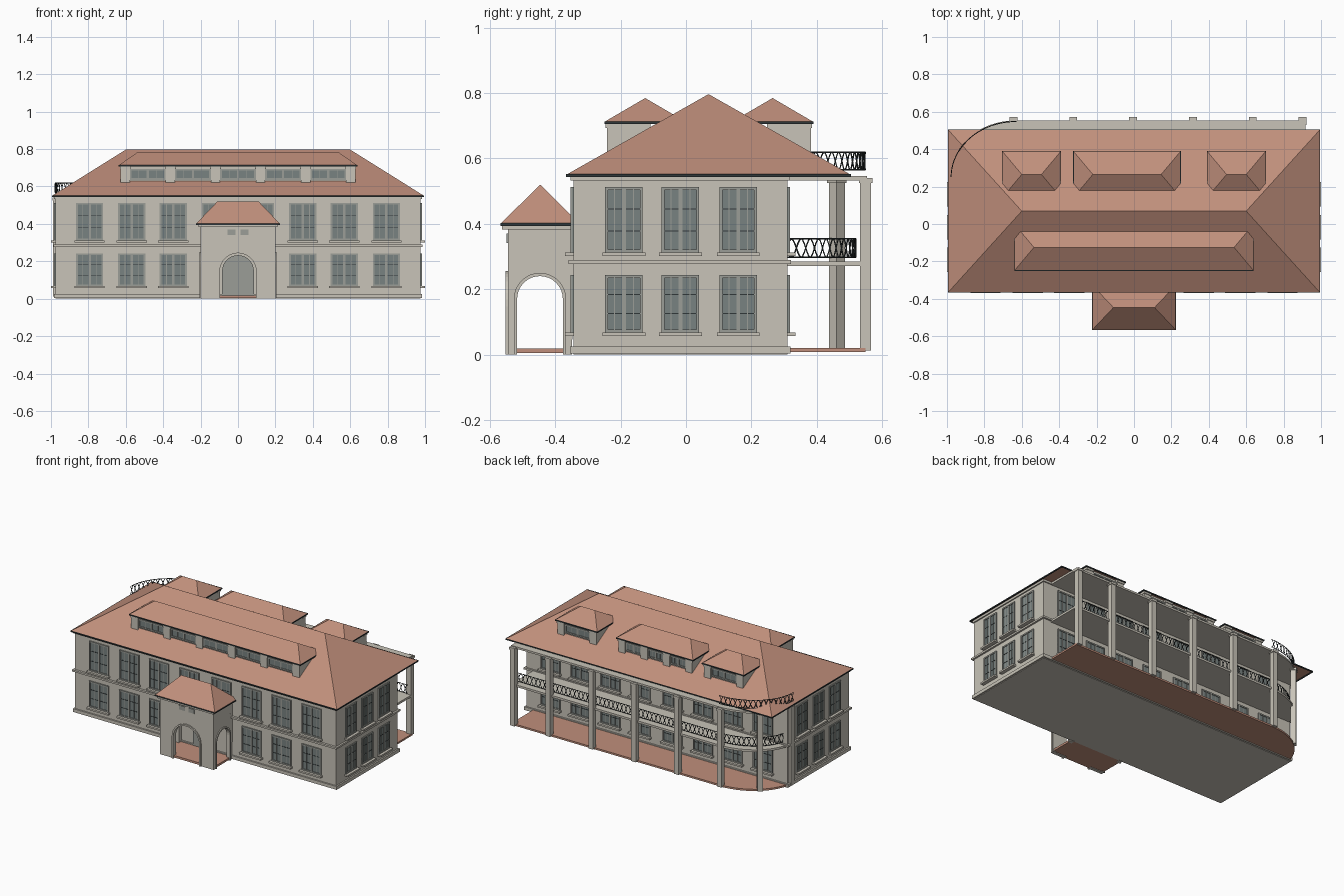
import bpy, bmesh, math
from mathutils import Matrix, Vector

cube = bpy.data.objects.get("Cube")
if cube:
    bpy.data.objects.remove(cube, do_unlink=True)


def material(name, rgb):
    m = bpy.data.materials.new(name)
    m.use_nodes = True
    m.diffuse_color = (*rgb, 1)
    m.node_tree.nodes["Principled BSDF"].inputs["Base Color"].default_value = (*rgb, 1)
    return m


STONE = material("pale stone", (0.58, 0.55, 0.48))
TILE = material("terracotta", (0.53, 0.275, 0.2))
GLASS = material("grey glass", (0.19, 0.225, 0.22))
FRAME = material("window grey", (0.33, 0.34, 0.31))
DARK = material("dark iron", (0.03, 0.038, 0.04))

parts = {}
IDENT = Matrix()


def part(name, mat):
    if name not in parts:
        parts[name] = (bmesh.new(), mat)
    return parts[name][0]


def box(name, mat, lo, hi, M=IDENT):
    lo, hi = Vector(lo), Vector(hi)
    T = Matrix.Translation((lo + hi) / 2) @ Matrix.Diagonal((*(hi - lo), 1))
    bmesh.ops.create_cube(part(name, mat), size=1, matrix=M @ T)


def prism(name, mat, outline, depth, M=IDENT):
    """Extrude a flat outline along local z."""
    bm = part(name, mat)
    face = bm.faces.new([bm.verts.new(M @ Vector((x, y, 0))) for x, y in outline])
    top = bmesh.ops.extrude_face_region(bm, geom=[face])["geom"]
    move = M.to_3x3() @ Vector((0, 0, depth))
    bmesh.ops.translate(bm, vec=move, verts=[v for v in top if isinstance(v, bmesh.types.BMVert)])


def hip_roof(name, x0, x1, y0, y1, z, top, inset):
    """Four-sided roof with a ridge along x and a dark rim at the eaves."""
    bm = part(name, TILE)
    ym = (y0 + y1) / 2
    a, b, c, d = [bm.verts.new((x, y, z)) for x, y in ((x0, y0), (x1, y0), (x1, y1), (x0, y1))]
    l, r = bm.verts.new((x0 + inset, ym, top)), bm.verts.new((x1 - inset, ym, top))
    for f in ((a, b, r, l), (b, c, r), (c, d, l, r), (d, a, l), (d, c, b, a)):
        bm.faces.new(f)
    t, lo, hi = 0.006, z - 0.006, z + 0.002
    for y in (y0, y1 - t):
        box(name + "_rim", DARK, (x0, y, lo), (x1, y + t, hi))
    for x in (x0, x1 - t):
        box(name + "_rim", DARK, (x, y0, lo), (x + t, y1, hi))


def wall_frame(origin, angle):
    """Local x along the wall, y up, z out of the wall."""
    return (Matrix.Translation(origin) @ Matrix.Rotation(angle, 4, 'Z')
            @ Matrix.Rotation(math.pi / 2, 4, 'X'))


def window(M, u, z0, z1, w, rows=3, sill=True):
    h, b = w / 2, 0.009
    box("window_glass", GLASS, (u - h, z0, -0.01), (u + h, z1, 0.003), M)
    for s in (-1, 1):
        e = u + s * (h - b / 2)
        box("window_frames", FRAME, (e - b / 2, z0, -0.01), (e + b / 2, z1, 0.008), M)
    for z in (z0, z1 - b):
        box("window_frames", FRAME, (u - h, z, -0.01), (u + h, z + b, 0.008), M)
    box("window_frames", FRAME, (u - 0.006, z0, 0), (u + 0.006, z1, 0.007), M)
    for s in (-1, 1):
        box("window_bars", FRAME, (u + s * h / 2 - 0.0015, z0, 0), (u + s * h / 2 + 0.0015, z1, 0.005), M)
    for i in range(1, rows):
        z = z0 + (z1 - z0) * i / rows
        box("window_bars_dark", DARK, (u - h + b, z - 0.0015, 0), (u + h - b, z + 0.0015, 0.005), M)
    if sill:
        box("window_sills", STONE, (u - h - 0.008, z0 - 0.011, -0.01), (u + h + 0.008, z0, 0.025), M)


def arch(w, spring, base=0.0, n=16):
    """Arch outline from left foot to right foot."""
    curve = [(-w * math.cos(math.pi * i / n), spring + w * math.sin(math.pi * i / n)) for i in range(n + 1)]
    return [(-w, base)] + curve + [(w, base)]


# Main block with plinth and floor band
X, YF, YB = 0.975, -0.345, 0.31
box("main_block", STONE, (-X, YF, 0), (X, YB, 0.547))
box("plinth", STONE, (-X - 0.01, YF - 0.01, 0.003), (X + 0.01, YB + 0.01, 0.025))
box("floor_band", STONE, (-X - 0.012, YF - 0.015, 0.277), (X + 0.012, YB + 0.012, 0.289))
box("cornice", STONE, (-X - 0.008, YF - 0.008, 0.533), (X + 0.008, YB + 0.008, 0.547))

# Windows on all four walls
front = wall_frame((0, YF, 0), 0)
back = wall_frame((0, YB, 0), math.pi)
for M in (front, back):
    for s in (-1, 1):
        for u in (0.12, 0.346, 0.568, 0.793):
            window(M, s * u, 0.312, 0.512, 0.145)
            if M is back or u > 0.2:
                window(M, s * u, 0.067, 0.243, 0.145)
for s in (-1, 1):
    M = wall_frame((s * X, 0, 0), s * math.pi / 2)
    for y in (-0.19, -0.017, 0.16):
        window(M, s * y, 0.312, 0.512, 0.115)
        window(M, s * y, 0.067, 0.243, 0.115)

# Main roof
hip_roof("main_roof", -0.995, 0.995, -0.367, 0.505, 0.55, 0.797, 0.395)


# Dormers: out is -1 towards the front, 1 towards the back
def dormer(x0, x1, out, count):
    edge = -0.25 if out < 0 else 0.39
    inner = edge - out * 0.25
    hip_roof("dormer_roofs", x0, x1, min(edge, inner), max(edge, inner), 0.712, 0.785, 0.105)
    M = wall_frame(((x0 + x1) / 2, edge - out * 0.022, 0), 0 if out < 0 else math.pi)
    h = (x1 - x0) / 2 - 0.012
    box("dormer_walls", STONE, (-h, 0.58, -0.12), (h, 0.71, 0), M)
    pier, step = 0.05, (2 * h - 0.05) / count
    for i in range(count + 1):
        u = -h + i * step
        box("dormer_piers", STONE, (u, 0.61, -0.02), (u + pier, 0.708, 0.014), M)
        box("dormer_piers", STONE, (u - 0.004, 0.693, -0.02), (u + pier + 0.004, 0.708, 0.018), M)
        if i < count:
            window(M, u + (step + pier) / 2, 0.636, 0.694, step - pier, 1, False)


dormer(-0.64, 0.64, -1, 5)
for x0, x1, count in ((-0.705, -0.39, 1), (-0.325, 0.25, 3), (0.39, 0.705, 1)):
    dormer(x0, x1, 1, count)

# Entrance porch: arched walls on three sides
PF, PC, TH = -0.545, -0.447, 0.022
rim = [(0.2, 0.385), (-0.2, 0.385)]
porch = wall_frame((0, PF + TH, 0), 0)
prism("porch_walls", STONE, [(-0.2, 0)] + arch(0.097, 0.147) + [(0.2, 0)] + rim, TH, porch)
trim = arch(0.108, 0.147) + arch(0.097, 0.147)[::-1]
prism("porch_trim", STONE, trim, 0.008, wall_frame((0, PF, 0), 0))
for s in (-1, 1):
    M = wall_frame((s * (0.2 - TH), PC, 0), s * math.pi / 2)
    side = [(-0.098, 0)] + arch(0.07, 0.17) + [(0.098, 0), (0.105, 0.385), (-0.098, 0.385)]
    if s < 0:
        side = [(-x, z) for x, z in side]
    prism("porch_walls", STONE, side, TH, M)
    M = wall_frame((s * 0.2, PC, 0), s * math.pi / 2)
    prism("porch_trim", STONE, arch(0.08, 0.17) + arch(0.07, 0.17)[::-1], 0.006, M)
    box("porch_vents", FRAME, (s * 0.035 - 0.022, PF - 0.004, 0.342), (s * 0.035 + 0.022, PF, 0.37))
box("porch_ceiling", STONE, (-0.2, PF + 0.001, 0.37), (0.2, YF, 0.385))
box("porch_cornice", STONE, (-0.212, PF - 0.018, 0.383), (0.212, YF, 0.397))
box("porch_floor", TILE, (-0.198, PF + 0.002, 0.004), (0.198, YF, 0.018))
hip_roof("porch_roof", -0.225, 0.225, -0.568, -0.325, 0.4, 0.52, 0.115)

# Arched door behind the porch
prism("door_frame", FRAME, arch(0.085, 0.148, 0.018), 0.006, wall_frame((0, YF - 0.006, 0), 0))
prism("door_glass", GLASS, arch(0.076, 0.148, 0.02), 0.003, wall_frame((0, YF - 0.009, 0), 0))
box("door_bars", FRAME, (-0.003, 0.02, 0.009), (0.003, 0.224, 0.013), front)


# Rear veranda with one rounded corner
def corner(r, n=20):
    return [Vector((-0.63 - (0.35 + r) * math.sin(math.pi / 2 * i / n),
                    0.25 + (0.3 + r) * math.cos(math.pi / 2 * i / n))) for i in range(n + 1)]


def deck(name, mat, z, height, r):
    outline = [(0.918, 0.25), (0.918, 0.55 + r)] + [tuple(p) for p in corner(r)]
    prism(name, mat, outline, height, Matrix.Translation((0, 0, z)))


deck("veranda_floor", TILE, 0.008, 0.012, 0)
deck("balcony_slab", STONE, 0.271, 0.014, -0.003)
deck("veranda_ceiling", STONE, 0.533, 0.013, 0.004)
columns = [(x, 0.55, 0) for x in (0.9, 0.635, 0.315, -0.005, -0.325, -0.645)]
columns += [(-0.875, 0.462, 0.75), (-0.972, 0.275, 0)]
for x, y, turn in columns:
    M = Matrix.Translation((x, y, 0)) @ Matrix.Rotation(turn, 4, 'Z')
    box("veranda_columns", STONE, (-0.017, -0.017, 0.012), (0.017, 0.017, 0.54), M)
    box("veranda_columns", STONE, (-0.021, -0.021, 0.525), (0.021, 0.021, 0.54), M)

for name, (bm, mat) in parts.items():
    bmesh.ops.recalc_face_normals(bm, faces=bm.faces)
    mesh = bpy.data.meshes.new(name)
    bm.to_mesh(mesh)
    bm.free()
    mesh.materials.append(mat)
    bpy.context.collection.objects.link(bpy.data.objects.new(name, mesh))


# Iron railings: two rails and a pair of crossing waves
def railing(name, path, z0, z1, pitch=0.032, per=6):
    spots, left = [], 0.0
    for a, b in zip(path, path[1:]):
        length = (b - a).length
        while left < length:
            spots.append(a.lerp(b, left / length))
            left += pitch / per
        left -= length
    data = bpy.data.curves.new(name, 'CURVE')
    data.dimensions, data.bevel_depth, data.bevel_resolution = '3D', 0.0024, 0
    mid, amp = (z0 + z1) / 2, (z1 - z0) / 2
    wave = [amp * math.cos(math.pi * i / per) for i in range(len(spots))]
    for pts, heights in ((path, [z0] * len(path)), (path, [z1] * len(path)),
                         (spots, [mid + w for w in wave]), (spots, [mid - w for w in wave])):
        line = data.splines.new('POLY')
        line.points.add(len(pts) - 1)
        for point, p, z in zip(line.points, pts, heights):
            point.co = (p.x, p.y, z, 1)
    data.materials.append(DARK)
    bpy.context.collection.objects.link(bpy.data.objects.new(name, data))


railing("balcony_railing", [Vector((0.9, 0.52))] + corner(-0.03), 0.298, 0.354)
railing("roof_railing", corner(-0.002), 0.565, 0.619)
